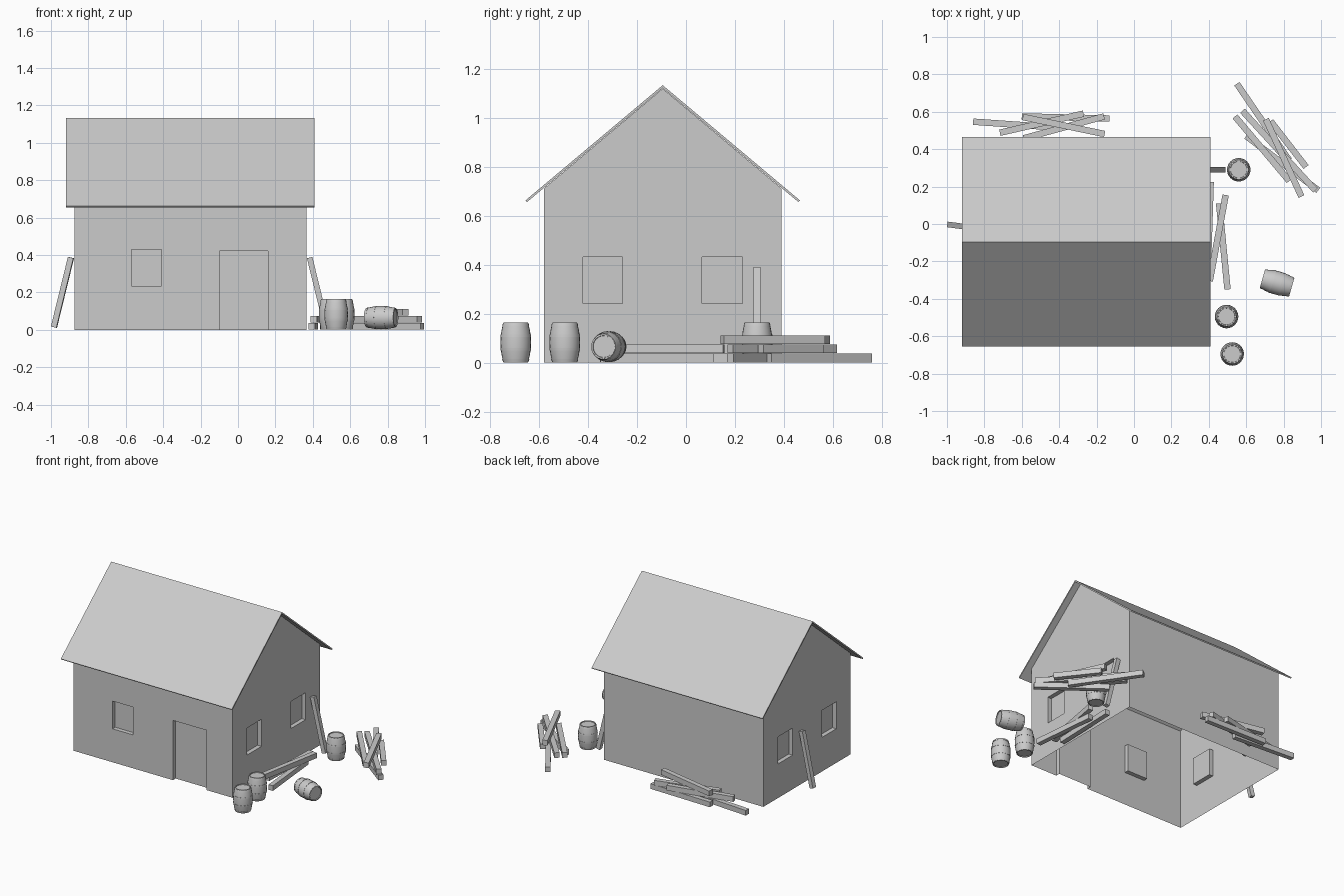
import bpy, bmesh, math
from mathutils import Vector, Matrix

if "Cube" in bpy.data.objects:
    bpy.data.objects.remove(bpy.data.objects["Cube"])


def make_object(name, bm):
    bmesh.ops.recalc_face_normals(bm, faces=bm.faces[:])
    mesh = bpy.data.meshes.new(name)
    bm.to_mesh(mesh)
    bm.free()
    ob = bpy.data.objects.new(name, mesh)
    bpy.context.collection.objects.link(ob)
    return ob


def prism(name, profile, x0, x1):
    """Extrude a y-z profile along x."""
    bm = bmesh.new()
    face = bm.faces.new([bm.verts.new((x0, y, z)) for y, z in profile])
    ext = bmesh.ops.extrude_face_region(bm, geom=[face])["geom"]
    bmesh.ops.translate(bm, vec=(x1 - x0, 0, 0),
                        verts=[g for g in ext if isinstance(g, bmesh.types.BMVert)])
    return make_object(name, bm)


def add_box(bm, lo, hi):
    lo, hi = Vector(lo), Vector(hi)
    bmesh.ops.create_cube(bm, size=1, matrix=Matrix.Translation((lo + hi) / 2)
                          @ Matrix.Diagonal((*(hi - lo), 1)))


def plank(name, p, q, w=0.034, h=0.036):
    """Square beam between two points."""
    p, q = Vector(p), Vector(q)
    x = (q - p).normalized()
    y = Vector((0, 0, 1)).cross(x).normalized()
    rot = Matrix((x, y, x.cross(y))).transposed().to_4x4()
    bm = bmesh.new()
    bmesh.ops.create_cube(bm, size=1, matrix=Matrix.Translation((p + q) / 2) @ rot
                          @ Matrix.Diagonal(((q - p).length, w, h, 1)))
    return make_object(name, bm)


# House walls: gabled prism with recessed openings
X0, X1, Y0, Y1, D = -0.875, 0.365, -0.58, 0.39, 0.03
walls = prism("house_walls", [(Y0, 0), (Y1, 0), (Y1, 0.71), (-0.095, 1.118), (Y0, 0.71)], X0, X1)
bm = bmesh.new()
add_box(bm, (-0.10, Y0 - 0.1, -0.1), (0.16, Y0 + D, 0.42))      # door
add_box(bm, (-0.57, Y0 - 0.1, 0.235), (-0.41, Y0 + D, 0.43))    # front window
for ya, yb in ((-0.42, -0.26), (0.065, 0.23)):                  # side windows
    add_box(bm, (X1 - D, ya, 0.24), (X1 + 0.1, yb, 0.43))
    add_box(bm, (X0 - 0.1, ya, 0.24), (X0 + D, yb, 0.43))
cutter = make_object("opening_cutter", bm)
cutter.hide_render = True
mod = walls.modifiers.new("openings", "BOOLEAN")
mod.operation, mod.solver, mod.object = "DIFFERENCE", "EXACT", cutter
cut = bpy.data.meshes.new_from_object(walls.evaluated_get(bpy.context.evaluated_depsgraph_get()))
walls.modifiers.clear()
bpy.data.objects.remove(cutter)

# Leave the shell open underneath and under the roof
bm = bmesh.new()
bm.from_mesh(cut)
bm.normal_update()
gone = [f for f in bm.faces if all(v.co.z < 1e-4 for v in f.verts)
        or (f.normal.z > 0.3 and f.calc_center_median().z > 0.6)]
bmesh.ops.delete(bm, geom=gone, context="FACES")
bm.to_mesh(cut)
bm.free()
walls.data = cut

# Thin folded roof
prism("roof", [(-0.655, 0.662), (-0.095, 1.132), (0.465, 0.662),
               (0.459, 0.655), (-0.095, 1.120), (-0.649, 0.655)], -0.92, 0.41)


# Barrels: bulging lathe with raised hoops and inset lids
def barrel(name, loc, rot=(0, 0, 0)):
    H = 0.0815
    radius = lambda z: 0.050 + 0.0125 * (1 - (z / H) ** 2)
    prof = [(0, -H + 0.005), (0.044, -H + 0.005), (0.045, -H)]
    hoops = [(-0.98, -0.84), (-0.40, -0.28), (0.28, 0.40), (0.84, 0.98)]
    prof.append((radius(H), -H))
    last = -1
    for a, b in hoops:
        if last > -1:
            mid = (last + a) / 2 * H
            prof.append((radius(mid), mid))
        for u, lift in ((a, 0), (a, 0.0015), (b, 0.0015), (b, 0)):
            prof.append((radius(u * H) + lift, u * H))
        last = b
    prof += [(radius(H), H), (0.045, H), (0.044, H - 0.005), (0, H - 0.005)]
    bm = bmesh.new()
    vs = [bm.verts.new((r, 0, z)) for r, z in prof]
    es = [bm.edges.new(e) for e in zip(vs, vs[1:])]
    bmesh.ops.spin(bm, geom=vs + es, cent=(0, 0, 0), axis=(0, 0, 1),
                   angle=2 * math.pi, steps=24, use_merge=False)
    bmesh.ops.remove_doubles(bm, verts=bm.verts[:], dist=1e-5)
    ob = make_object(name, bm)
    ob.location, ob.rotation_euler = loc, rot
    bpy.ops.object.select_all(action="DESELECT")
    ob.select_set(True)
    bpy.context.view_layer.objects.active = ob
    bpy.ops.object.shade_smooth_by_angle(angle=math.radians(30))


barrel("barrel_front", (0.525, -0.695, 0.082))
barrel("barrel_corner", (0.495, -0.495, 0.082))
barrel("barrel_back", (0.56, 0.29, 0.082))
barrel("barrel_lying", (0.765, -0.315, 0.065), (0, math.radians(90), math.radians(-16)))

# Timber piles: each plank is (level, x0, y0, x1, y1)
piles = {
    "yard_plank": [(0, 0.55, 0.75, 0.83, 0.34), (0, 0.60, 0.47, 0.985, 0.18),
                   (1, 0.54, 0.575, 0.83, 0.23), (1, 0.58, 0.605, 0.97, 0.18),
                   (1, 0.73, 0.55, 0.92, 0.305), (2, 0.705, 0.56, 0.895, 0.147)],
    "back_plank": [(0, -0.86, 0.547, -0.40, 0.515), (0, -0.13, 0.564, -0.60, 0.575),
                   (1, -0.717, 0.488, -0.27, 0.59), (1, -0.16, 0.575, -0.59, 0.458),
                   (2, -0.594, 0.572, -0.157, 0.481)],
    "side_plank": [(0, 0.455, 0.11, 0.50, -0.35), (0, 0.41, 0.225, 0.395, -0.24),
                   (1, 0.49, 0.155, 0.405, -0.305)],
}
for name, rows in piles.items():
    for i, (lv, xa, ya, xb, yb) in enumerate(rows):
        z = 0.019 + 0.037 * lv
        plank(f"{name}_{i + 1}", (xa, ya, z), (xb, yb, z))

# Planks leaning on the side walls
plank("leaning_plank_left", (-0.984, -0.004, 0.014), (-0.893, -0.016, 0.386), 0.03, 0.03)
plank("leaning_plank_right", (0.474, 0.29, 0.014), (0.383, 0.29, 0.386), 0.03, 0.03)
